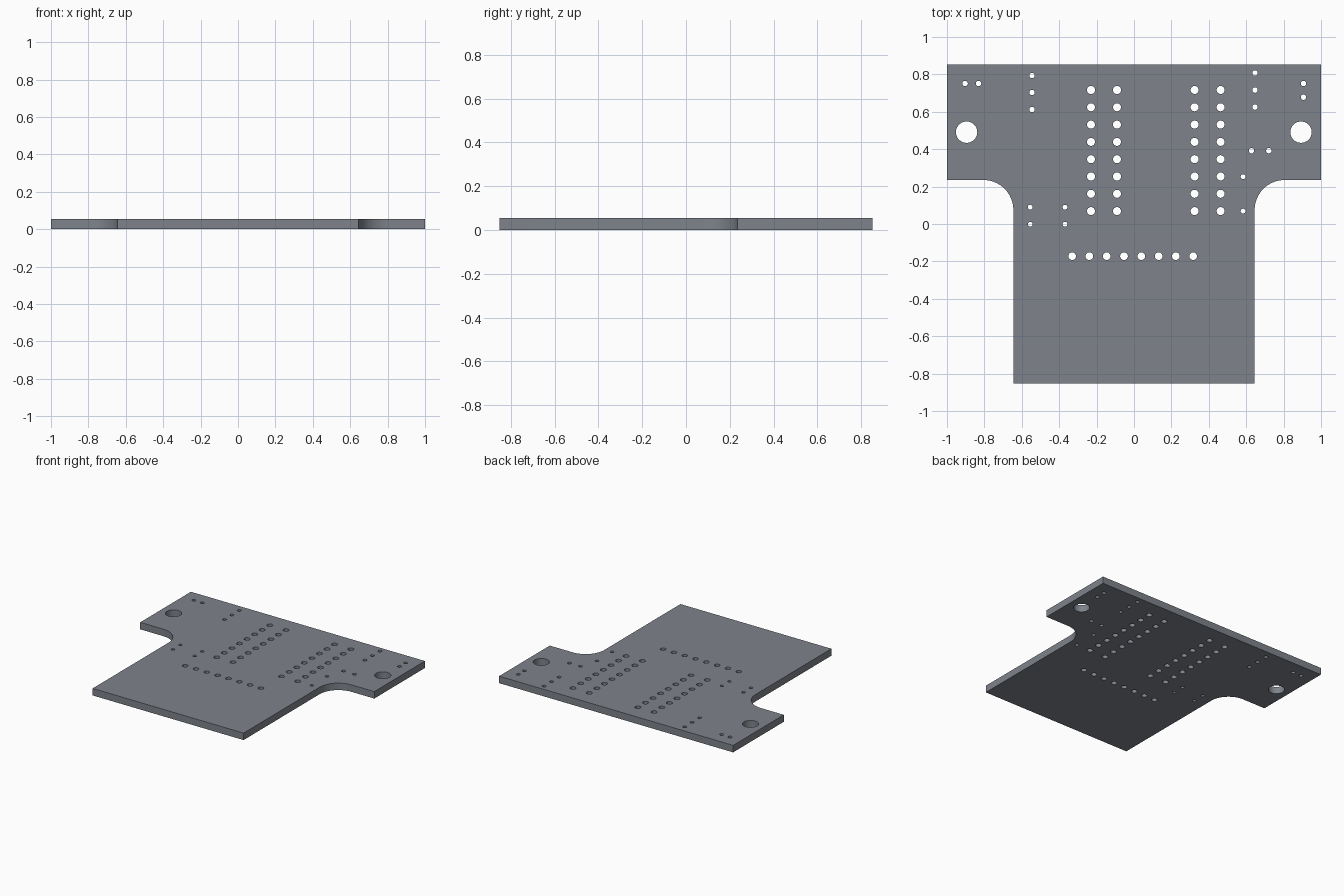
import bpy, bmesh
from math import sin, cos, pi

if "Cube" in bpy.data.objects:
    bpy.data.objects.remove(bpy.data.objects["Cube"])

T = 0.054          # plate thickness
W, H = 1.0, 0.853  # half width, half depth
BODY, ARM_Y, R = 0.645, 0.235, 0.16

curve = bpy.data.curves.new("circuit_board", 'CURVE')
curve.dimensions = '2D'
curve.fill_mode = 'BOTH'
curve.extrude = T / 2


def loop(points):
    s = curve.splines.new('POLY')
    s.points.add(len(points) - 1)
    for p, (x, y) in zip(s.points, points):
        p.co = (x, y, 0, 1)
    s.use_cyclic_u = True


def hole(x, y, r, n=24):
    x, y = x + 0.002, y - 0.006
    loop([(x + r * cos(2 * pi * i / n), y + r * sin(2 * pi * i / n)) for i in range(n)])


# T-shaped outline with rounded inner corners, mirrored in x
right = [(BODY, -H)]
for i in range(17):
    a = pi - i * pi / 2 / 16
    right.append((BODY + R + R * cos(a), ARM_Y - R + R * sin(a)))
right += [(W, ARM_Y), (W, H)]
loop(right + [(-x, y) for x, y in reversed(right)])

# mounting holes
for x in (-0.897, 0.891):
    hole(x, 0.497, 0.057, 48)

# pin header holes: four columns and one row
PITCH = 0.0925
for i in range(8):
    for x in (-0.232, -0.093, 0.322, 0.461):
        hole(x, 0.075 + i * PITCH, 0.0215)
    hole(-0.333 + i * PITCH, -0.166, 0.0205)

# small component holes
small = [(-0.905, 0.757), (-0.833, 0.757), (0.904, 0.757), (0.904, 0.684),
         (0.626, 0.398), (0.719, 0.398)]
small += [(-0.547, 0.80 - i * 0.091) for i in range(3)]
small += [(0.645, 0.813 - i * 0.091) for i in range(3)]
for x, y in small:
    hole(x, y, 0.0145)
tiny = [(x, y) for x in (-0.557, -0.371) for y in (0.096, 0.005)]
for x, y in tiny + [(0.581, 0.259), (0.581, 0.075)]:
    hole(x, y, 0.013)

# turn the filled profile into a solid mesh standing on z = 0
board = bpy.data.objects.new("circuit_board", curve)
bpy.context.collection.objects.link(board)
bpy.context.view_layer.objects.active = board
board.select_set(True)
bpy.ops.object.convert(target='MESH')
board = bpy.context.object
bm = bmesh.new()
bm.from_mesh(board.data)
bmesh.ops.translate(bm, vec=(0, 0, T / 2), verts=bm.verts)
bmesh.ops.remove_doubles(bm, verts=bm.verts, dist=0.0001)
bmesh.ops.recalc_face_normals(bm, faces=bm.faces)
bm.to_mesh(board.data)
bm.free()
bpy.ops.object.shade_smooth_by_angle()

# dark slate finish
mat = bpy.data.materials.new("slate")
mat.diffuse_color = (0.21, 0.23, 0.26, 1)
mat.use_nodes = True
mat.node_tree.nodes["Principled BSDF"].inputs["Base Color"].default_value = mat.diffuse_color
board.data.materials.clear()
board.data.materials.append(mat)
